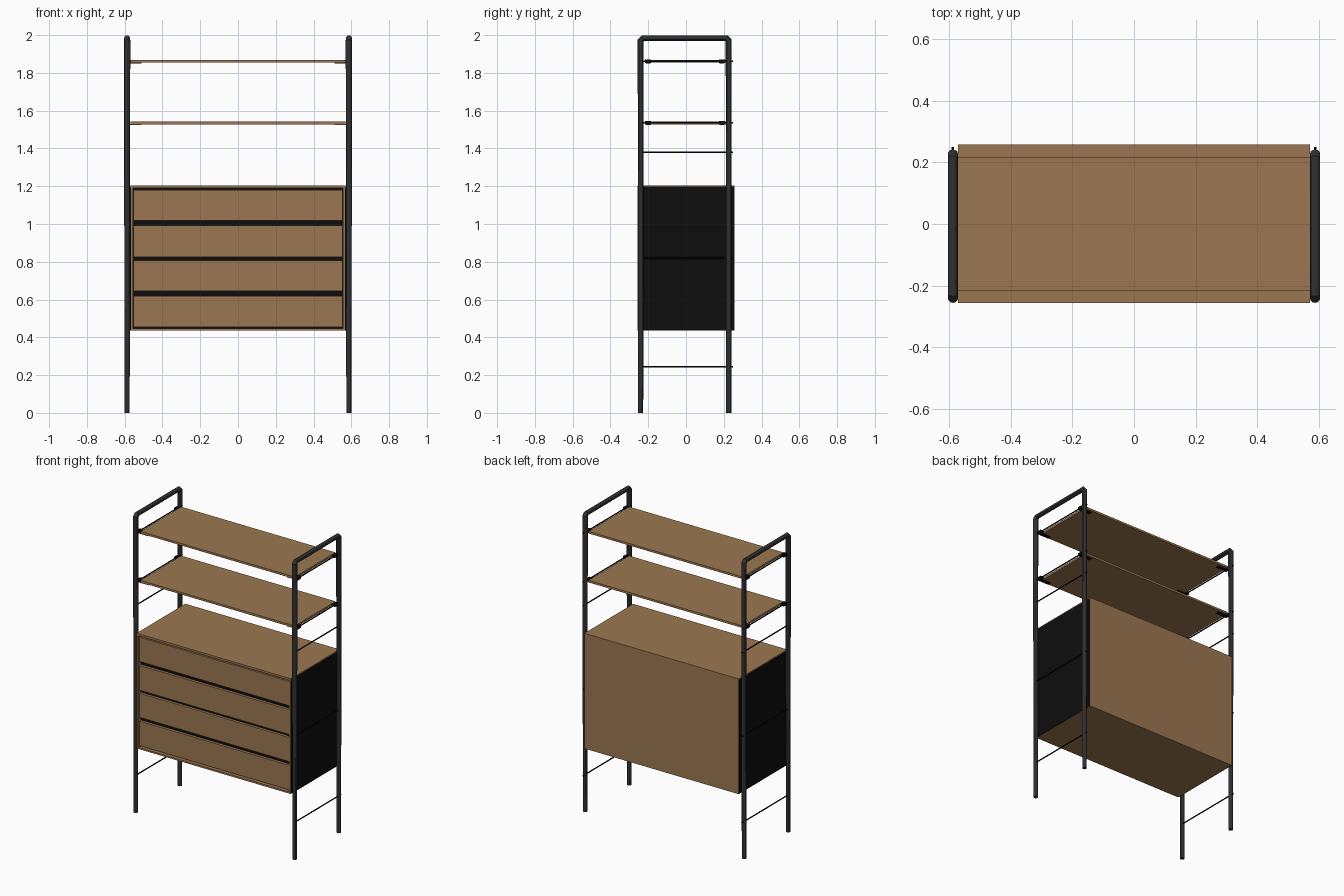
import bpy

cube = bpy.data.objects.get("Cube")
if cube:
    bpy.data.objects.remove(cube, do_unlink=True)


def material(name, color):
    m = bpy.data.materials.new(name)
    m.use_nodes = True
    m.diffuse_color = color
    bsdf = next(n for n in m.node_tree.nodes if n.type == 'BSDF_PRINCIPLED')
    bsdf.inputs["Base Color"].default_value = color
    bsdf.inputs["Roughness"].default_value = 0.6
    return m


wood = material("warm wood", (0.33, 0.185, 0.083, 1))
steel = material("dark grey steel", (0.03, 0.03, 0.031, 1))
black = material("black", (0.004, 0.004, 0.004, 1))


def box(name, x, y, z, mat):
    """Box given by its (min, max) range on each axis."""
    spans = (x, y, z)
    bpy.ops.mesh.primitive_cube_add(size=1, location=[(a + b) / 2 for a, b in spans])
    ob = bpy.context.object
    ob.name = name
    ob.scale = [b - a for a, b in spans]
    bpy.ops.object.transform_apply(location=False, rotation=False, scale=True)
    ob.data.materials.append(mat)
    return ob


def tube(name, points, radius, mat, resolution=4, radii=None):
    """Round tube along a straight-sided path."""
    cu = bpy.data.curves.new(name, 'CURVE')
    cu.dimensions = '3D'
    cu.bevel_depth = radius
    cu.bevel_resolution = resolution
    cu.use_fill_caps = True
    sp = cu.splines.new('POLY')
    sp.points.add(len(points) - 1)
    for i, (p, co) in enumerate(zip(sp.points, points)):
        p.co = (*co, 1)
        p.radius = radii[i] if radii else 1
    cu.materials.append(mat)
    ob = bpy.data.objects.new(name, cu)
    bpy.context.collection.objects.link(ob)
    bpy.ops.object.select_all(action='DESELECT')
    ob.select_set(True)
    bpy.context.view_layer.objects.active = ob
    bpy.ops.object.convert(target='MESH')
    bpy.ops.object.shade_smooth_by_angle()
    return bpy.context.object


POST_X = 0.587
FRONT, BACK = -0.24, 0.226
LOW, HIGH = 0.435, 1.205
SHELVES = {"upper": 1.862, "lower": 1.535}

for side, s in (("left", 1), ("right", -1)):
    # Upside-down U frame with slightly tapering legs
    x = s * POST_X
    path = [(x, FRONT, 0), (x, FRONT, 1.97), (x, FRONT + 0.012, 1.984),
            (x, BACK - 0.012, 1.984), (x, BACK, 1.97), (x, BACK, 0)]
    tube(side + "_frame", path, 0.016, steel, radii=[0.85, 1.05, 1, 1, 1.05, 0.85])

    # Thin cross rods, ending in small nubs behind the back post
    for i, z in enumerate((0.245, 0.82, 1.38)):
        tube(f"{side}_cross_rod_{i + 1}", [(x, FRONT, z), (x, 0.25, z)], 0.004, black, 2)
    for level, z in SHELVES.items():
        tube(f"{side}_{level}_shelf_rod", [(x, FRONT, z), (x, 0.25, z)], 0.004, black, 2)
        # Clips that grip the rod and run under the shelf corner
        for end, y in (("front", -0.2), ("back", 0.19)):
            bx = sorted((s * 0.572, s * 0.595))
            box(f"{side}_{level}_{end}_clip", bx, (y - 0.016, y + 0.016),
                (z - 0.009, z + 0.009), black)
            px = sorted((s * 0.51, s * 0.575))
            box(f"{side}_{level}_{end}_clip_plate", px, (y - 0.012, y + 0.012),
                (z - 0.012, z - 0.006), black)

    # Cabinet side: wooden board with a black outer sheet
    box(side + "_cabinet_board", sorted((s * 0.556, s * 0.567)), (-0.256, 0.245), (LOW, HIGH), wood)
    box(side + "_black_side_sheet", sorted((s * 0.566, s * 0.571)), (-0.252, 0.255),
        (LOW + 0.001, HIGH - 0.006), black)

# Open shelves
for level, z in SHELVES.items():
    box(level + "_shelf", (-0.57, 0.57), (-0.215, 0.215), (z - 0.007, z + 0.007), wood)

# Cabinet shell
box("cabinet_top", (-0.57, 0.57), (-0.256, 0.258), (HIGH - 0.014, HIGH), wood)
box("cabinet_bottom", (-0.567, 0.567), (-0.256, 0.258), (LOW, LOW + 0.011), wood)
box("cabinet_back", (-0.568, 0.568), (0.245, 0.258), (LOW, HIGH), wood)
box("dark_recess", (-0.556, 0.556), (-0.232, -0.226), (LOW + 0.01, HIGH - 0.01), black)

# Drawer fronts with dark grip gaps between them
for i, span in enumerate(((0.456, 0.62), (0.645, 0.806), (0.826, 0.992), (1.018, 1.18))):
    box(f"drawer_front_{i + 1}", (-0.552, 0.552), (-0.25, -0.23), span, wood)
